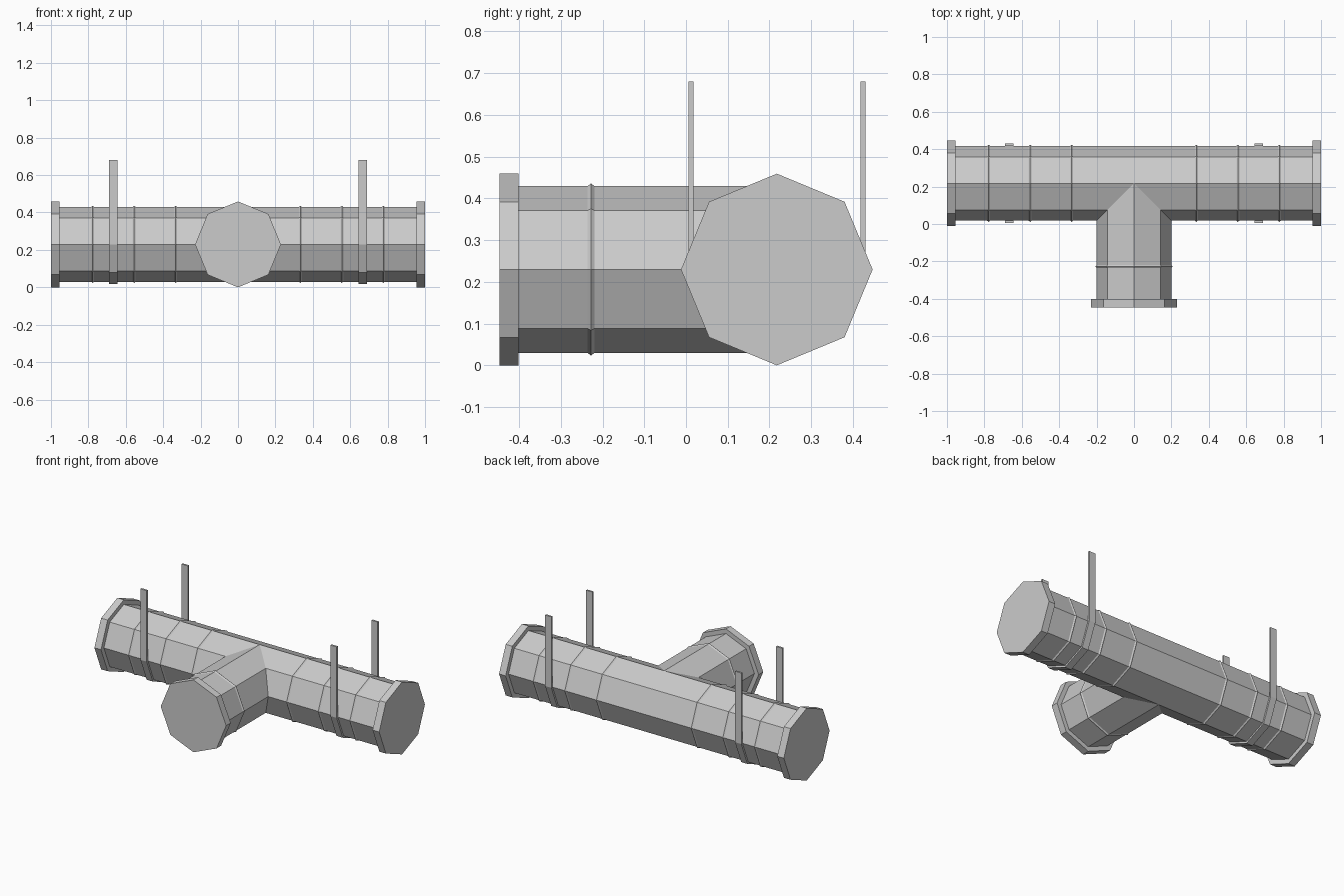
import bpy, bmesh
from math import sin, cos, pi
from mathutils import Vector

if "Cube" in bpy.data.objects:
    bpy.data.objects.remove(bpy.data.objects["Cube"])

CENTER = Vector((0, 0.2175, 0.2295))   # where the pipe axes meet
R, RIM = 0.2, 0.2295                   # pipe and flange radius
SIDES = 8


def add_object(name, bm):
    bmesh.ops.recalc_face_normals(bm, faces=bm.faces[:])
    mesh = bpy.data.meshes.new(name)
    bm.to_mesh(mesh)
    bm.free()
    obj = bpy.data.objects.new(name, mesh)
    bpy.context.collection.objects.link(obj)
    return obj


def add_arm(bm, axis, side, length, ridges, start):
    """Octagonal pipe with a mitred start, raised ridges and an end flange."""
    profile = []
    for d in ridges:
        profile += [(d - 0.008, R), (d, R + 0.006), (d + 0.008, R)]
    profile += [(length - 0.046, R), (length - 0.046, RIM), (length, RIM)]

    def ring(r, dist):
        verts = []
        for i in range(SIDES):
            a = 2 * pi * i / SIDES
            s = r * sin(a)
            verts.append(bm.verts.new(CENTER + axis * dist(s) + side * s
                                      + Vector((0, 0, r * cos(a)))))
        return verts

    rings = [ring(R, start)]
    rings += [ring(r, lambda s, d=d: d) for d, r in profile]
    for a, b in zip(rings, rings[1:]):
        for i in range(SIDES):
            j = (i + 1) % SIDES
            bm.faces.new((a[i], a[j], b[j], b[i]))
    bm.faces.new(rings[-1])


# Tee pipe: two run arms and one branch, welded along the mitre
X, Y = Vector((1, 0, 0)), Vector((0, 1, 0))
bm = bmesh.new()
for sx in (-1, 1):
    add_arm(bm, X * sx, Y, 1.0, (0.333, 0.555, 0.777), lambda s: max(0, -s))
add_arm(bm, -Y, X, 0.6645, (0.445,), abs)
bmesh.ops.remove_doubles(bm, verts=bm.verts[:], dist=0.0005)
# remove the flat seam across the back of the run
seam = [e for e in bm.edges
        if all(abs(v.co.x) < 1e-4 and v.co.y > CENTER.y - 1e-4 for v in e.verts)]
bmesh.ops.dissolve_edges(bm, edges=seam, use_verts=True)
add_object("tee_pipe", bm)


# Hanger straps: U bands under the run with upright ends
def strap(name, x):
    def outline(r):
        pts = [(r, 0.68)]
        for i in range(5):
            a = pi * i / 4
            pts.append((r * cos(a), CENTER.z - r * sin(a)))
        return pts + [(-r, 0.68)]

    bm = bmesh.new()
    layers = [[[bm.verts.new((x + dx, CENTER.y + y, z)) for y, z in outline(r)]
               for r in (R, R + 0.012)] for dx in (-0.022, 0.022)]
    (in0, out0), (in1, out1) = layers
    loop = [in0, out0, out1, in1]
    for a, b in zip(loop, loop[1:] + loop[:1]):
        for i in range(len(a) - 1):
            bm.faces.new((a[i], a[i + 1], b[i + 1], b[i]))
    for i in (0, -1):
        bm.faces.new([row[i] for row in loop])
    add_object(name, bm)


strap("hanger_strap_left", -0.667)
strap("hanger_strap_right", 0.667)
